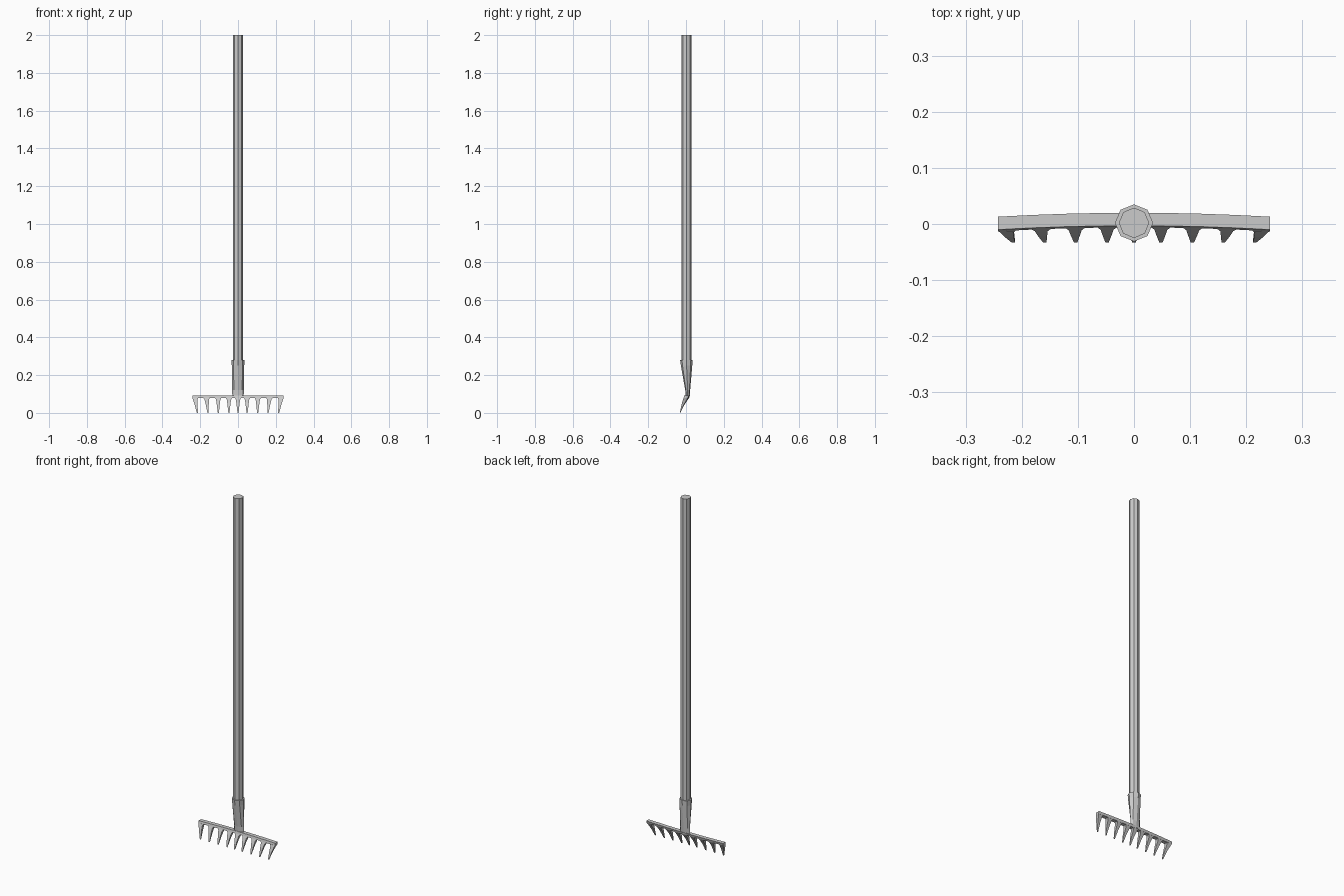
import bpy, math

if "Cube" in bpy.data.objects:
    bpy.data.objects.remove(bpy.data.objects["Cube"])


def mesh_object(name, verts, faces):
    me = bpy.data.meshes.new(name)
    me.from_pydata(verts, [], faces)
    me.update()
    ob = bpy.data.objects.new(name, me)
    bpy.context.collection.objects.link(ob)
    return ob


def loft(name, rings):
    """Skin a stack of equal-sized rings and cap both ends."""
    n = len(rings[0])
    verts = [p for r in rings for p in r]
    faces = [tuple(reversed(range(n)))]
    for k in range(len(rings) - 1):
        for i in range(n):
            j = (i + 1) % n
            faces.append((k*n + i, k*n + j, (k+1)*n + j, (k+1)*n + i))
    faces.append(tuple(range((len(rings) - 1)*n, len(rings)*n)))
    return mesh_object(name, verts, faces)


def octagon(rx, ry, y, z):
    return [(rx*math.cos(i*math.pi/4), y + ry*math.sin(i*math.pi/4), z)
            for i in range(8)]


def bow(x):
    """Backward offset of the curved head: ends sit further forward."""
    return -0.007*(x/0.242)**2


# Handle and tapered metal socket
loft("handle", [octagon(0.027, 0.027, 0.002, z) for z in (0.26, 2.0)])
loft("socket", [octagon(0.030, 0.010, 0.009, 0.082),
                octagon(0.031, 0.013, 0.009, 0.12),
                octagon(0.033, 0.030, 0.003, 0.25),
                octagon(0.034, 0.033, 0.002, 0.28)])

# Curved crossbar
bar = []
for i in range(9):
    x = -0.242 + 0.484*i/8
    b = bow(x)
    bar.append([(x, y + b, z) for y, z in
                ((-0.003, 0.091), (-0.006, 0.078), (0.016, 0.078), (0.020, 0.091))])
loft("crossbar", bar)

# Nine forward-bent tines: flared root, taper, narrow tip
roots = [0, 0.048, 0.105, 0.166, 0.228]
tips = [0, 0.048, 0.104, 0.159, 0.215]
for i in range(-4, 5):
    s = 1 if i >= 0 else -1
    rx, tx = s*roots[abs(i)], s*tips[abs(i)]
    rings = []
    for t, w, yf, yb, z in ((1, 0.003, -0.033, -0.030, 0.0),
                            (0.45, 0.008, -0.020, -0.007, 0.045),
                            (0.1, 0.0115, -0.010, 0.010, 0.070),
                            (0, 0.017, -0.006, 0.016, 0.079)):
        x = rx + (tx - rx)*t
        b = bow(rx)*(1 - t)
        lo, hi = max(x - w, -0.242), min(x + w, 0.242)
        rings.append([(lo, yf + b, z), (hi, yf + b, z),
                      (hi, yb + b, z), (lo, yb + b, z)])
    loft("tine_%d" % (i + 5), rings)
